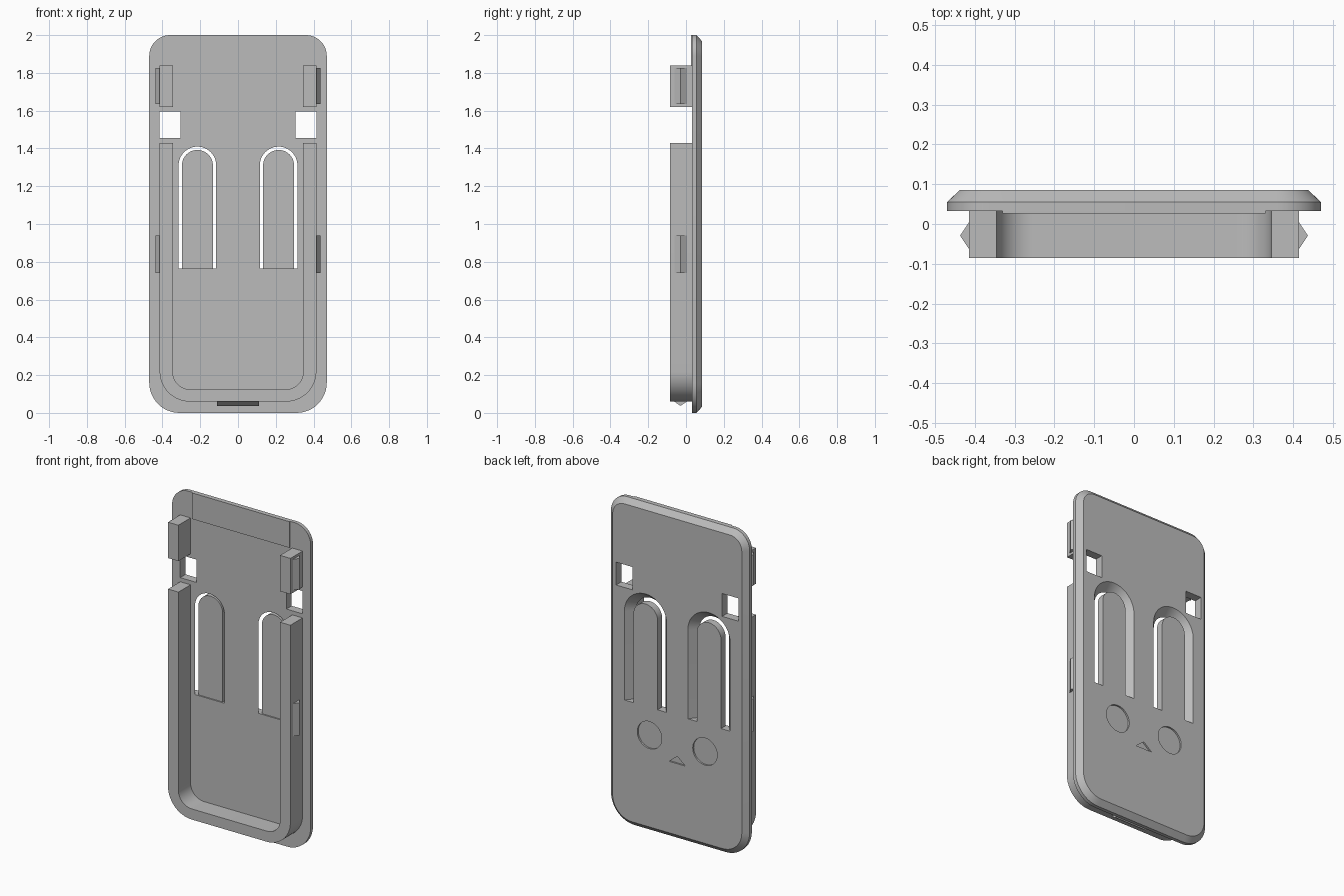
import bpy, bmesh, math

if "Cube" in bpy.data.objects:
    bpy.data.objects.remove(bpy.data.objects["Cube"], do_unlink=True)

grey = bpy.data.materials.new("matte_grey")
grey.use_nodes = True
colour = (0.5, 0.5, 0.5, 1)
grey.diffuse_color = colour
grey.node_tree.nodes["Principled BSDF"].inputs["Base Color"].default_value = colour

FRONT, EDGE, BACK = 0.033, 0.055, 0.085   # plate depth levels
LIP = -0.085                              # front of the rim wall


def arc(cx, cz, r, a0, a1, n=12):
    return [(cx + r * math.cos(math.radians(a0 + (a1 - a0) * i / n)),
             cz + r * math.sin(math.radians(a0 + (a1 - a0) * i / n))) for i in range(n + 1)]


def rounded(hx, z0, z1, low, high):
    return (arc(hx - high, z1 - high, high, 0, 90) + arc(high - hx, z1 - high, high, 90, 180)
            + arc(low - hx, z0 + low, low, 180, 270) + arc(hx - low, z0 + low, low, 270, 360))


def arch(cx, r, foot=0.765, spring=1.31):
    return [(cx - r, foot), (cx + r, foot)] + arc(cx, spring, r, 0, 180, 24)


def rect(x0, x1, z0, z1):
    return [(x0, z0), (x1, z0), (x1, z1), (x0, z1)]


def loft(name, *rings):
    """Join matching x-z outlines placed at successive depths."""
    bm = bmesh.new()
    loops = [[bm.verts.new((x, y, z)) for x, z in pts] for y, pts in rings]
    bm.faces.new(loops[0])
    bm.faces.new(loops[-1])
    for a, b in zip(loops, loops[1:]):
        for i in range(len(a)):
            j = (i + 1) % len(a)
            bm.faces.new((a[i], a[j], b[j], b[i]))
    bmesh.ops.recalc_face_normals(bm, faces=bm.faces)
    mesh = bpy.data.meshes.new(name)
    bm.to_mesh(mesh)
    bm.free()
    mesh.materials.append(grey)
    obj = bpy.data.objects.new(name, mesh)
    bpy.context.collection.objects.link(obj)
    return obj


def select(obj):
    bpy.ops.object.select_all(action='DESELECT')
    obj.select_set(True)
    bpy.context.view_layer.objects.active = obj


def cut(target, cutter):
    mod = target.modifiers.new("cut", 'BOOLEAN')
    mod.operation, mod.solver, mod.object = 'DIFFERENCE', 'EXACT', cutter
    select(target)
    bpy.ops.object.modifier_apply(modifier=mod.name)
    bpy.data.objects.remove(cutter, do_unlink=True)


# Back plate with chamfered rear edge
full = rounded(0.47, 0, 2, 0.16, 0.11)
plate = loft("back_plate", (FRONT, full), (EDGE, full),
             (BACK, rounded(0.438, 0.032, 1.968, 0.13, 0.08)))
parts = [plate]

# Thin pad at the top of the inner face
parts.append(loft("top_pad", (0.026, rect(-0.33, 0.33, 1.84, 2)),
                  (0.04, rect(-0.33, 0.33, 1.84, 2))))

# U-shaped rim wall
wall = ([(-0.415, 1.43)] + arc(-0.255, 0.22, 0.16, 180, 270) + arc(0.255, 0.22, 0.16, 270, 360)
        + [(0.415, 1.43), (0.345, 1.43)] + arc(0.255, 0.215, 0.09, 0, -90)
        + arc(-0.255, 0.215, 0.09, 270, 180) + [(-0.345, 1.43)])
parts.append(loft("rim_wall", (LIP, wall), (FRONT + 0.002, wall)))

for side, s in (("left", 1), ("right", -1)):
    # Square windows and flared slots
    window = rect(s * 0.305, s * 0.415, 1.455, 1.595)
    cut(plate, loft("window_cutter", (0, window), (0.1, window)))
    cx = s * 0.215
    cut(plate, loft("slot_cutter", (0, arch(cx, 0.072)), (0.1, arch(cx, 0.156))))

    # Flexible tongue inside each slot
    tongue = arch(cx, 0.082)
    parts.append(loft(side + "_tongue", (FRONT + 0.008, tongue), (BACK, tongue)))

    # Upper tab
    tab = rect(s * 0.345, s * 0.415, 1.62, 1.84)
    parts.append(loft(side + "_upper_tab", (LIP, tab), (FRONT + 0.002, tab)))

    # Ridged side catches
    for label, z0, z1 in (("lower", 0.74, 0.94), ("upper", 1.635, 1.825)):
        base = rect(s * 0.405, s * 0.415, z0, z1)
        ridge = rect(s * 0.405, s * 0.437, z0, z1)
        parts.append(loft(f"{side}_{label}_catch", (-0.062, base), (-0.029, ridge), (0.004, base)))

    # Shallow round recess on the rear
    disc = arc(s * 0.188, 0.595, 0.083, 0, 352.5, 47)
    cut(plate, loft("disc_cutter", (BACK - 0.01, disc), (0.1, disc)))

# Shallow triangular recess on the rear
triangle = [(-0.055, 0.47), (0.055, 0.47), (0, 0.515)]
cut(plate, loft("triangle_cutter", (BACK - 0.01, triangle), (0.1, triangle)))

# Bottom catch
base, ridge = rect(-0.11, 0.11, 0.06, 0.07), rect(-0.11, 0.11, 0.037, 0.07)
parts.append(loft("bottom_catch", (-0.062, base), (-0.029, ridge), (0.004, base)))

for part in parts:
    select(part)
    bpy.ops.object.shade_smooth_by_angle(angle=math.radians(20))
